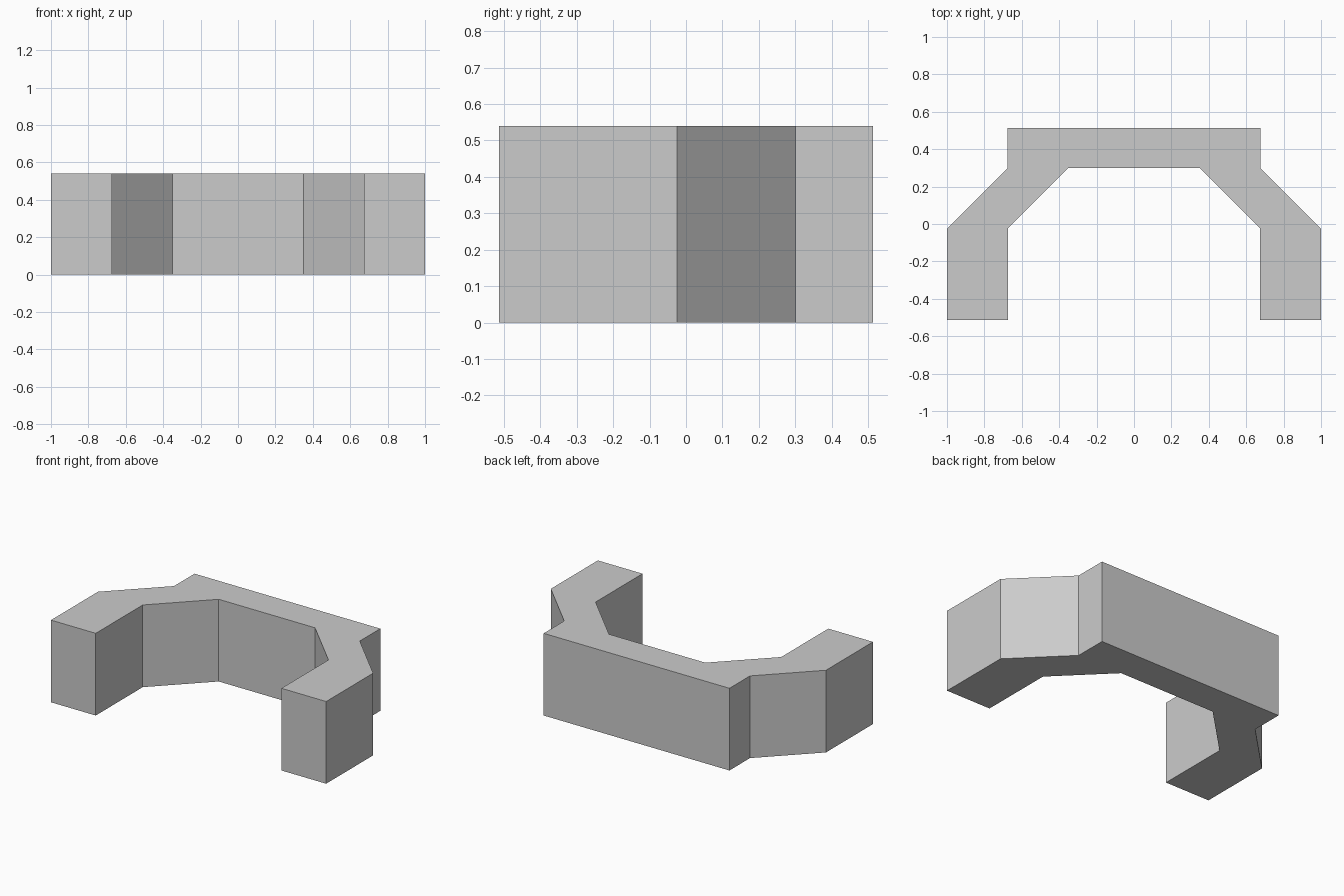
import bpy
import bmesh

cube = bpy.data.objects.get("Cube")
if cube:
    bpy.data.objects.remove(cube, do_unlink=True)

HEIGHT = 0.54

# Plain grey material
grey = bpy.data.materials.new("plain_grey")
grey.use_nodes = True
colour = (0.6, 0.6, 0.6, 1)
grey.diffuse_color = colour
grey.node_tree.nodes["Principled BSDF"].inputs["Base Color"].default_value = colour

# Left half of the plan outline, from the back edge round the arm to the inner edge
half = [(0.675, 0.513), (0.675, 0.3), (1, -0.025), (1, -0.513),
        (0.675, -0.513), (0.675, -0.025), (0.35, 0.3)]
outline = half + [(-x, y) for x, y in reversed(half)]

# Angular U-shaped block: one outline extruded upwards
bm = bmesh.new()
base = bm.faces.new([bm.verts.new((x, y, 0)) for x, y in outline])
extruded = bmesh.ops.extrude_face_region(bm, geom=[base], use_keep_orig=True)
top = [v for v in extruded["geom"] if isinstance(v, bmesh.types.BMVert)]
bmesh.ops.translate(bm, verts=top, vec=(0, 0, HEIGHT))
bmesh.ops.recalc_face_normals(bm, faces=bm.faces)

mesh = bpy.data.meshes.new("angular_block")
bm.to_mesh(mesh)
bm.free()
mesh.materials.append(grey)
block = bpy.data.objects.new("angular_block", mesh)
bpy.context.collection.objects.link(block)
